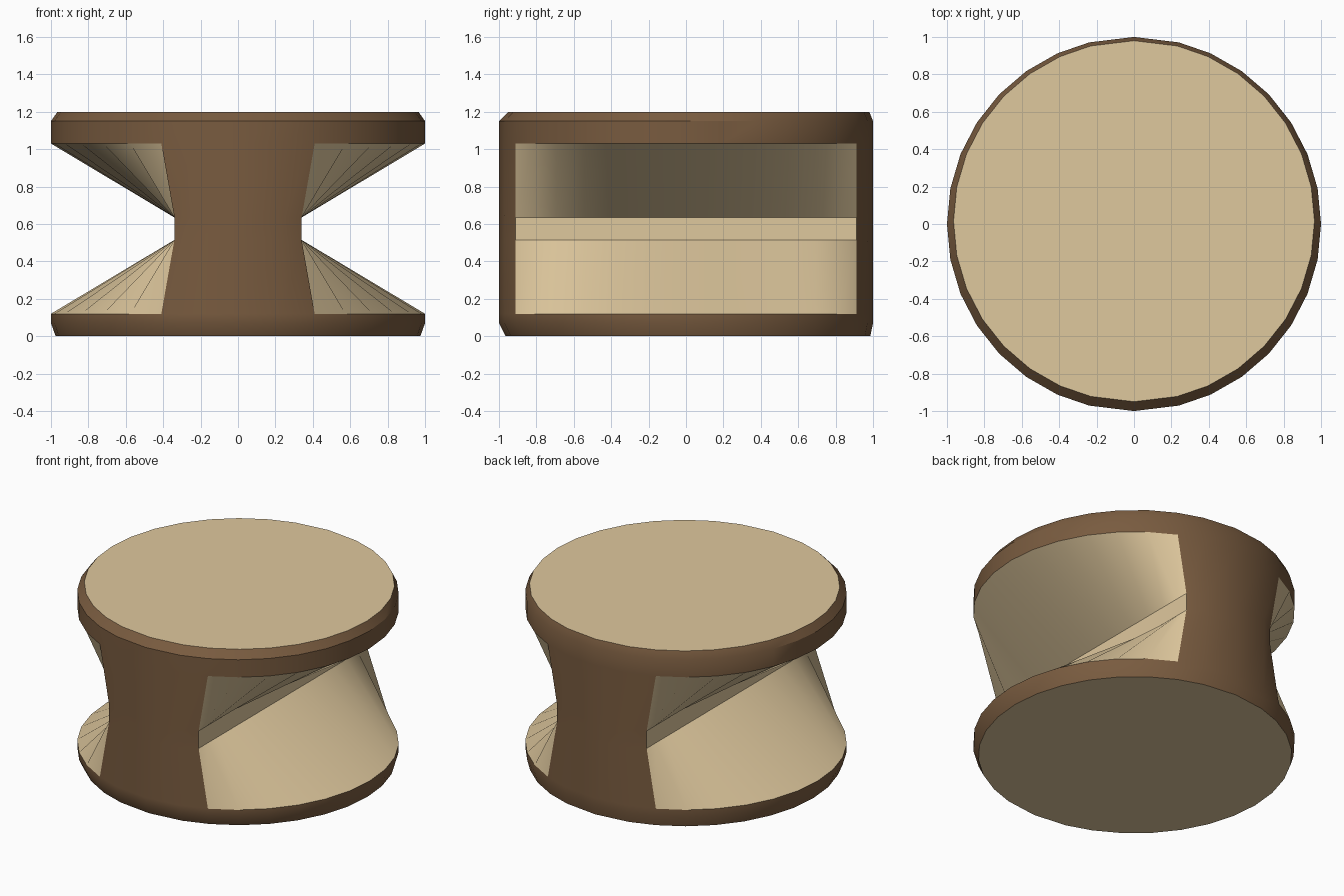
import bpy, bmesh, math

if "Cube" in bpy.data.objects:
    bpy.data.objects.remove(bpy.data.objects["Cube"])


def material(name, colour):
    m = bpy.data.materials.new(name)
    m.diffuse_color = (*colour, 1)
    m.use_nodes = True
    m.node_tree.nodes["Principled BSDF"].inputs["Base Color"].default_value = m.diffuse_color
    return m


# One quarter of the outline, mirrored into a 32-sided ring
quarter = [0, 13.9] + [24.2 + 10.97 * i for i in range(6)]
angles = quarter + [180 - a for a in [90] + quarter[:0:-1]]
angles += [a + 180 for a in angles]
outline = [(math.sin(math.radians(a)), -math.cos(math.radians(a))) for a in angles]
count = len(outline)

# Ring levels: height, radius, y shift, half width of the waist
levels = [
    (0.00, 0.975, 0.010, 2), (0.07, 1, 0, 2), (0.12, 1, 0, 2),
    (0.515, 1, 0, 0.34), (0.635, 1, 0, 0.34),
    (1.03, 1, 0, 2), (1.15, 1, 0, 2), (1.20, 0.965, 0.015, 2),
]

bm = bmesh.new()
rings = []
for z, r, shift, waist in levels:
    rings.append([bm.verts.new((max(-waist, min(waist, x * r)), y * r + shift, z))
                  for x, y in outline])

# Bark sides, with cut wood where the two notches bite in
for k in range(len(rings) - 1):
    for i in range(count):
        j = (i + 1) % count
        f = bm.faces.new((rings[k][i], rings[k][j], rings[k + 1][j], rings[k + 1][i]))
        in_notch = min(abs(outline[i][0]), abs(outline[j][0])) > 0.4
        f.material_index = int(in_notch and 2 <= k <= 4)

# Cut wood ends
bm.faces.new(rings[0][::-1]).material_index = 1
bm.faces.new(rings[-1]).material_index = 1
bmesh.ops.recalc_face_normals(bm, faces=bm.faces[:])

mesh = bpy.data.meshes.new("notched_log")
bm.to_mesh(mesh)
bm.free()
mesh.materials.append(material("bark", (0.19, 0.105, 0.05)))
mesh.materials.append(material("cut_wood", (0.74, 0.58, 0.34)))
log = bpy.data.objects.new("notched_log", mesh)
bpy.context.collection.objects.link(log)

# Smooth sides, crisp where bark meets cut wood
bpy.context.view_layer.objects.active = log
log.select_set(True)
bpy.ops.object.shade_smooth_by_angle(angle=math.radians(30))
bm = bmesh.new()
bm.from_mesh(mesh)
for e in bm.edges:
    if len({f.material_index for f in e.link_faces}) > 1:
        e.smooth = False
bm.to_mesh(mesh)
bm.free()
